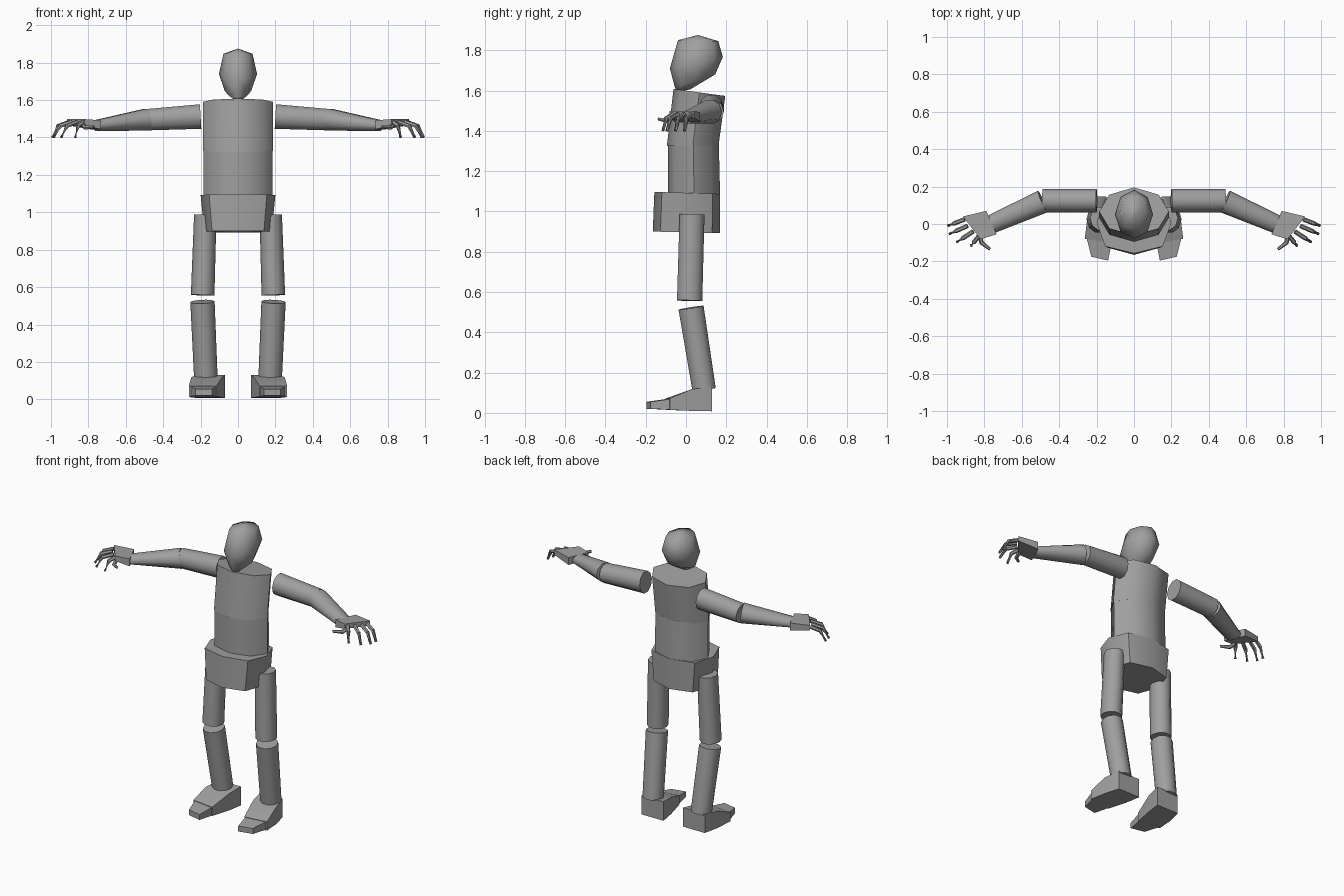
import bpy, bmesh, math
from mathutils import Vector

cube = bpy.data.objects.get("Cube")
if cube:
    bpy.data.objects.remove(cube, do_unlink=True)

grey = bpy.data.materials.new("mid_grey")
grey.use_nodes = True
tone = (0.35, 0.35, 0.35, 1)
grey.diffuse_color = tone
grey.node_tree.nodes["Principled BSDF"].inputs["Base Color"].default_value = tone


def loft(name, rings, angle=50):
    """Skin a list of equal-length point rings and cap both ends."""
    bm = bmesh.new()
    loops = [[bm.verts.new(p) for p in ring] for ring in rings]
    n = len(loops[0])
    for a, b in zip(loops, loops[1:]):
        for i in range(n):
            j = (i + 1) % n
            bm.faces.new((a[i], a[j], b[j], b[i]))
    bm.faces.new(loops[0][::-1])
    bm.faces.new(loops[-1])
    bmesh.ops.remove_doubles(bm, verts=bm.verts, dist=0.0005)
    bmesh.ops.recalc_face_normals(bm, faces=bm.faces)
    mesh = bpy.data.meshes.new(name)
    bm.to_mesh(mesh)
    bm.free()
    mesh.materials.append(grey)
    obj = bpy.data.objects.new(name, mesh)
    bpy.context.collection.objects.link(obj)
    bpy.ops.object.select_all(action='DESELECT')
    obj.select_set(True)
    bpy.context.view_layer.objects.active = obj
    bpy.ops.object.shade_smooth_by_angle(angle=math.radians(angle))
    return obj


def slab(rx, front, back, z_front, z_back, sides=8, square=1.0):
    """Horizontal oval ring whose height tilts from front to back."""
    ring = []
    for i in range(sides):
        a = math.tau * i / sides
        c, s = [math.copysign(abs(v) ** square, v) for v in (math.cos(a), math.sin(a))]
        t = (s + 1) / 2
        ring.append((rx * c, front + (back - front) * t, z_front + (z_back - z_front) * t))
    return ring


def tube(name, path, radii, side, sides=10):
    """Limb along a path; each radius is (horizontal, vertical)."""
    pts = [Vector((p[0] * side, p[1], p[2])) for p in path]
    rings = []
    for k, p in enumerate(pts):
        d = (pts[min(k + 1, len(pts) - 1)] - pts[max(k - 1, 0)]).normalized()
        ref = Vector((0, 1, 0)) if abs(d.z) > 0.8 else Vector((0, 0, 1))
        u = d.cross(ref).normalized()
        v = u.cross(d)
        ru, rv = radii[k]
        rings.append([p + u * ru * math.cos(math.tau * i / sides)
                      + v * rv * math.sin(math.tau * i / sides) for i in range(sides)])
    return loft(name, rings)


def box_ring(y, x0, x1, z0, z1, side, skew=0):
    """Upright rectangular section for the feet."""
    return [(side * x, y + (skew if x == x1 else 0), z)
            for x, z in ((x0, z0), (x1, z0), (x1, z1), (x0, z1))]


# Head: tilted oval rings, narrow at the chin
loft("head", [
    slab(0.002, 0.058, 0.062, 1.875, 1.875),
    slab(0.078, -0.04, 0.16, 1.85, 1.845),
    slab(0.102, -0.08, 0.183, 1.71, 1.767),
    slab(0.07, -0.055, 0.145, 1.615, 1.68),
    slab(0.02, -0.045, 0.02, 1.595, 1.605)], 60)

# Torso
loft("chest", [slab(0.186, -0.062, 0.195, 1.608, 1.573),
               slab(0.186, -0.095, 0.162, 1.325, 1.33)])
loft("waist", [slab(0.184, -0.09, 0.163, 1.335, 1.335),
               slab(0.184, -0.09, 0.17, 1.05, 1.05)])
loft("pelvis", [slab(0.2, -0.157, 0.17, 1.097, 1.087, square=0.75),
                slab(0.18, -0.165, 0.168, 0.9, 0.892, square=0.75)])

FINGERS = {"index": ((0.83, -0.065), (0.87, -0.115)),
           "middle": ((0.86, -0.04), (0.945, -0.095)),
           "ring": ((0.89, -0.01), (0.985, -0.052)),
           "little": ((0.905, 0.025), (0.992, -0.008))}

for label, s in (("left", 1), ("right", -1)):
    # Arms
    tube(label + "_upper_arm", [(0.2, 0.125, 1.512), (0.488, 0.125, 1.495)],
         [(0.063, 0.069), (0.063, 0.06)], s)
    tube(label + "_forearm", [(0.488, 0.12, 1.495), (0.76, 0.0, 1.464)],
         [(0.063, 0.062), (0.05, 0.03)], s)

    # Palm: flat wedge from the wrist to the knuckles
    palm = []
    for (ax, ay), (bx, by), zc, h in (((0.735, -0.055), (0.79, 0.07), 1.468, 0.024),
                                      ((0.82, -0.082), (0.915, 0.04), 1.482, 0.016)):
        palm.append([(s * ax, ay, zc - h), (s * bx, by, zc - h),
                     (s * bx, by, zc + h), (s * ax, ay, zc + h)])
    loft(label + "_palm", palm, 30)

    # Fingers curl downwards, the thumb curls towards the body
    for finger, (base, tip) in FINGERS.items():
        mid = [b + (t - b) * 0.65 for b, t in zip(base, tip)]
        tube(f"{label}_{finger}_finger",
             [(*base, 1.482), (*mid, 1.462), (*tip, 1.4)],
             [(0.012, 0.012), (0.012, 0.012), (0.008, 0.008)], s, 6)
    tube(label + "_thumb", [(0.825, -0.06, 1.465), (0.815, -0.1, 1.452), (0.77, -0.135, 1.458)],
         [(0.013, 0.013), (0.012, 0.012), (0.008, 0.008)], s, 6)

    # Legs
    tube(label + "_thigh", [(0.175, 0.03, 0.985), (0.189, 0.018, 0.557)],
         [(0.06, 0.065), (0.063, 0.066)], s)
    tube(label + "_shin", [(0.19, 0.025, 0.522), (0.172, 0.09, 0.115)],
         [(0.065, 0.066), (0.063, 0.061)], s)

    # Feet: wedge body with a narrower toe block
    loft(label + "_foot", [box_ring(0.13, 0.07, 0.225, 0.008, 0.13, s),
                           box_ring(0.03, 0.085, 0.25, 0.01, 0.118, s),
                           box_ring(-0.1, 0.115, 0.263, 0.015, 0.072, s, 0.02)], 30)
    loft(label + "_toes", [box_ring(-0.09, 0.118, 0.255, 0.016, 0.07, s, 0.02),
                           box_ring(-0.195, 0.138, 0.228, 0.02, 0.055, s, 0.02)], 30)
